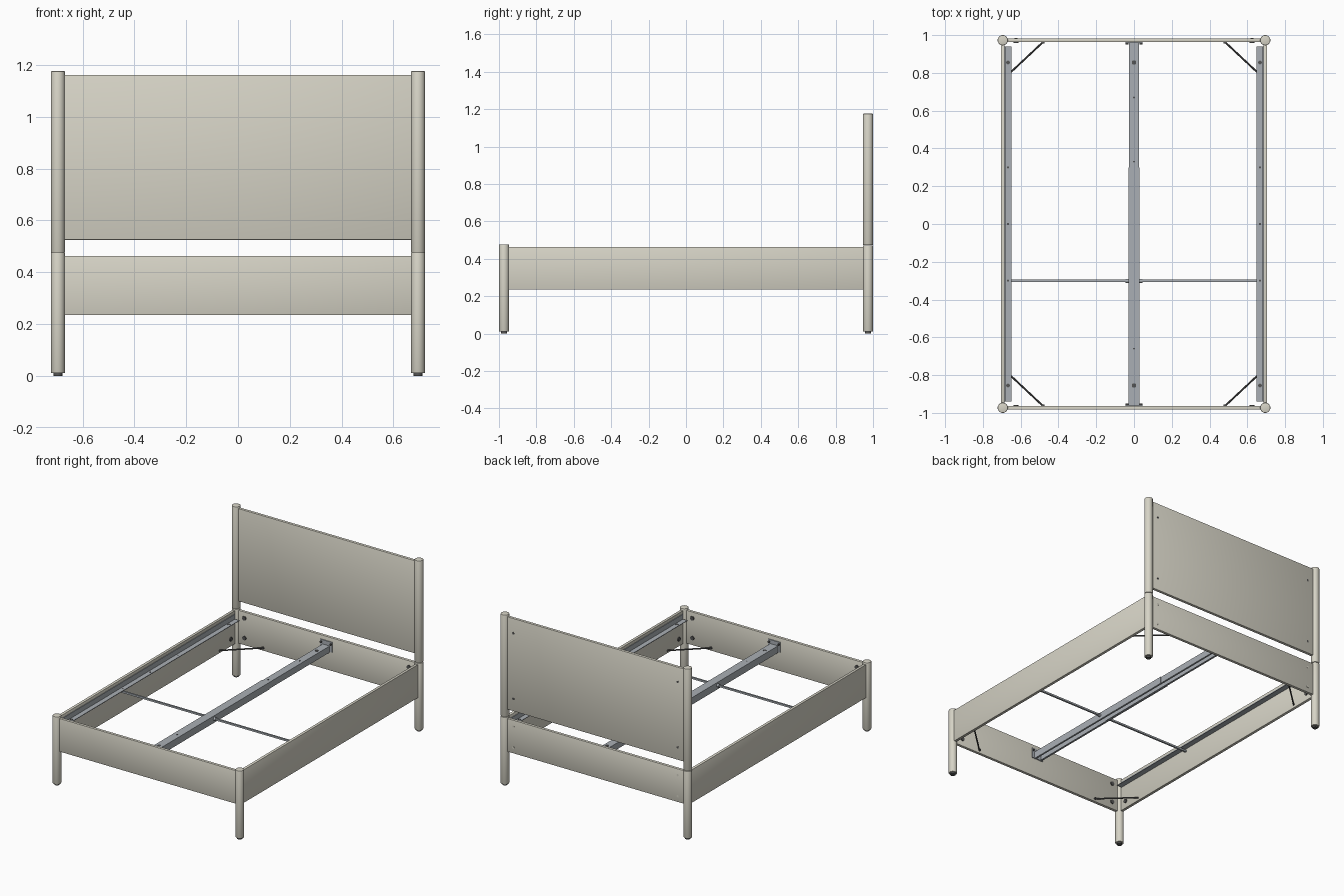
import bpy, bmesh, math
from mathutils import Vector

cube = bpy.data.objects.get("Cube")
if cube:
    bpy.data.objects.remove(cube)


def material(name, rgb):
    m = bpy.data.materials.new(name)
    m.use_nodes = True
    m.diffuse_color = (*rgb, 1)
    bsdf = next(n for n in m.node_tree.nodes if n.type == 'BSDF_PRINCIPLED')
    bsdf.inputs["Base Color"].default_value = (*rgb, 1)
    return m


BEIGE = material("warm beige", (0.68, 0.66, 0.57))
STEEL = material("grey steel", (0.40, 0.43, 0.46))
DARK = material("dark grey", (0.09, 0.09, 0.09))


def finish(name, bm, mat, smooth=False):
    bmesh.ops.recalc_face_normals(bm, faces=bm.faces)
    me = bpy.data.meshes.new(name)
    bm.to_mesh(me)
    bm.free()
    me.materials.append(mat)
    ob = bpy.data.objects.new(name, me)
    bpy.context.collection.objects.link(ob)
    if smooth:
        bpy.ops.object.select_all(action='DESELECT')
        ob.select_set(True)
        bpy.context.view_layer.objects.active = ob
        bpy.ops.object.shade_smooth_by_angle(angle=math.radians(35))
    return ob


def box(name, lo, hi, mat, bevel=0):
    bm = bmesh.new()
    bmesh.ops.create_cube(bm, size=1)
    for v in bm.verts:
        v.co = Vector([l + (c + 0.5) * (h - l) for c, l, h in zip(v.co, lo, hi)])
    if bevel:
        bmesh.ops.bevel(bm, geom=bm.edges[:], offset=bevel, segments=2,
                        affect='EDGES', profile=0.5)
    return finish(name, bm, mat, bool(bevel))


def rod(name, a, b, r, mat, sides=32, bevel=0):
    """Cylinder running from point a to point b."""
    a, b = Vector(a), Vector(b)
    d = b - a
    bm = bmesh.new()
    bmesh.ops.create_cone(bm, cap_ends=True, segments=sides, radius1=r,
                          radius2=r, depth=d.length)
    if bevel:
        rims = [e for e in bm.edges if abs(e.verts[0].co.z - e.verts[1].co.z) < 1e-5]
        bmesh.ops.bevel(bm, geom=rims, offset=bevel, segments=2,
                        affect='EDGES', profile=0.5)
    bm.transform(d.to_track_quat('Z', 'Y').to_matrix().to_4x4())
    bmesh.ops.translate(bm, verts=bm.verts, vec=(a + b) / 2)
    return finish(name, bm, mat, True)


def extrude_y(name, profile, y0, y1, mat):
    """Closed x-z profile swept along y."""
    bm = bmesh.new()
    f = bm.faces.new([bm.verts.new((x, y0, z)) for x, z in profile])
    new = bmesh.ops.extrude_face_region(bm, geom=[f])["geom"]
    bmesh.ops.translate(bm, vec=(0, y1 - y0, 0),
                        verts=[g for g in new if isinstance(g, bmesh.types.BMVert)])
    return finish(name, bm, mat)


PX, PY, R = 0.695, 0.973, 0.027      # post centres and radius
RAIL_LO, RAIL_HI, T = 0.235, 0.463, 0.01
SEAT = 0.408                         # slat support level
IN_X, IN_Y = PX - T, PY - T          # inner faces of the rails
SIDES = ((-1, "right"), (1, "left"))

# Posts with feet
for s, side in SIDES:
    x = s * PX
    for y, end in ((-PY, "front"), (PY, "back")):
        top = 0.476 if y < 0 else 0.472
        rod(f"{end}_{side}_leg", (x, y, 0.01), (x, y, top), R, BEIGE, bevel=0.003)
        rod(f"{end}_{side}_foot", (x, y, 0), (x, y, 0.012), 0.017, DARK)
    rod(f"headboard_{side}_post", (x, PY, 0.474), (x, PY, 1.176), R, BEIGE, bevel=0.003)

# Headboard and rails
box("headboard_panel", (-PX, PY - T, 0.525), (PX, PY + T, 1.162), BEIGE, 0.002)
for y, end in ((-PY, "foot"), (PY, "head")):
    box(f"{end}_rail", (-PX, y - T, RAIL_LO), (PX, y + T, RAIL_HI), BEIGE, 0.002)
for s, side in SIDES:
    box(f"{side}_side_rail", (s * PX - T, -PY, RAIL_LO), (s * PX + T, PY, RAIL_HI),
        BEIGE, 0.002)

# Angle irons along the side rails
for s, side in SIDES:
    a, b, t = IN_X, IN_X - 0.037, 0.004
    prof = [(a, SEAT - t), (b, SEAT - t), (b, SEAT), (a - t, SEAT),
            (a - t, SEAT + 0.034), (a, SEAT + 0.034)]
    extrude_y(f"{side}_slat_support", [(s * x, z) for x, z in prof], -0.94, 0.94, STEEL)
    for y in (-0.855, -0.3, 0, 0.3, 0.855):
        r = 0.01 if abs(y) > 0.8 else 0.006
        x = s * (a - 0.018)
        rod("support_hole", (x, y, SEAT), (x, y, SEAT + 0.001), r, DARK, 12)


# Telescoping centre beam: channels open underneath with inward lips
def channel(name, w, top, h, y0, y1):
    t, lip = 0.004, 0.012
    half = [(w, top), (w, top - h), (w - lip, top - h), (w - lip, top - h + t),
            (w - t, top - h + t), (w - t, top - t)]
    prof = half + [(-x, z) for x, z in reversed(half)]
    return extrude_y(name, prof, y0, y1, STEEL)


channel("centre_beam_outer", 0.029, SEAT, 0.048, -IN_Y + 0.005, 0.3)
channel("centre_beam_inner", 0.0265, SEAT - 0.002, 0.044, -0.3, IN_Y - 0.005)
for y in (-0.855, -0.66, 0.33, 0.67, 0.855):
    r = 0.012 if abs(y) > 0.8 else 0.005
    rod("beam_hole", (0, y, SEAT - 0.003), (0, y, SEAT + 0.001), r, DARK, 12)

# Beam end brackets
for e, end in ((-1, "foot"), (1, "head")):
    y0, y1 = sorted((e * IN_Y, e * (IN_Y - 0.006)))
    box(f"{end}_beam_bracket", (-0.045, y0, 0.365), (0.045, y1, 0.435), STEEL)
    for s, _ in SIDES:
        y = e * (IN_Y - 0.006)
        rod("bracket_screw", (s * 0.037, y, 0.42), (s * 0.037, y - e * 0.008, 0.42),
            0.007, DARK, 12)

# Cross bars between beam and side rails
for s, side in SIDES:
    box(f"{side}_cross_bar", (min(s * 0.026, s * IN_X), -0.307, 0.382),
        (max(s * 0.026, s * IN_X), -0.295, 0.394), STEEL)
    rod("cross_bar_joint", (s * 0.03, -0.301, 0.388), (s * 0.045, -0.301, 0.388),
        0.011, STEEL, 12)

# Diagonal corner braces and corner bolts
for s, side in SIDES:
    for e, end in ((-1, "front"), (1, "back")):
        z = 0.255
        rod(f"{end}_{side}_corner_brace", (s * IN_X, e * 0.773, z),
            (s * 0.482, e * IN_Y, z), 0.005, DARK, 8)
        rod("brace_screw", (s * 0.482, e * IN_Y, z), (s * 0.482, e * (IN_Y - 0.008), z),
            0.008, DARK, 12)
        for z in (0.285, 0.42):
            rod("rail_bolt", (s * 0.625, e * IN_Y, z), (s * 0.625, e * (IN_Y - 0.006), z),
                0.014, DARK, 16)
        rod("side_bolt", (s * IN_X, e * 0.9, 0.285), (s * (IN_X - 0.006), e * 0.9, 0.285),
            0.014, DARK, 16)
    # Small plugs on the rear faces of the head end
    for z in (0.275, 0.42, 0.61, 1.06):
        y = PY + T
        rod("rear_plug", (s * 0.625, y - 0.002, z), (s * 0.625, y + 0.001, z),
            0.008, BEIGE if z < 0.5 else DARK, 12)
